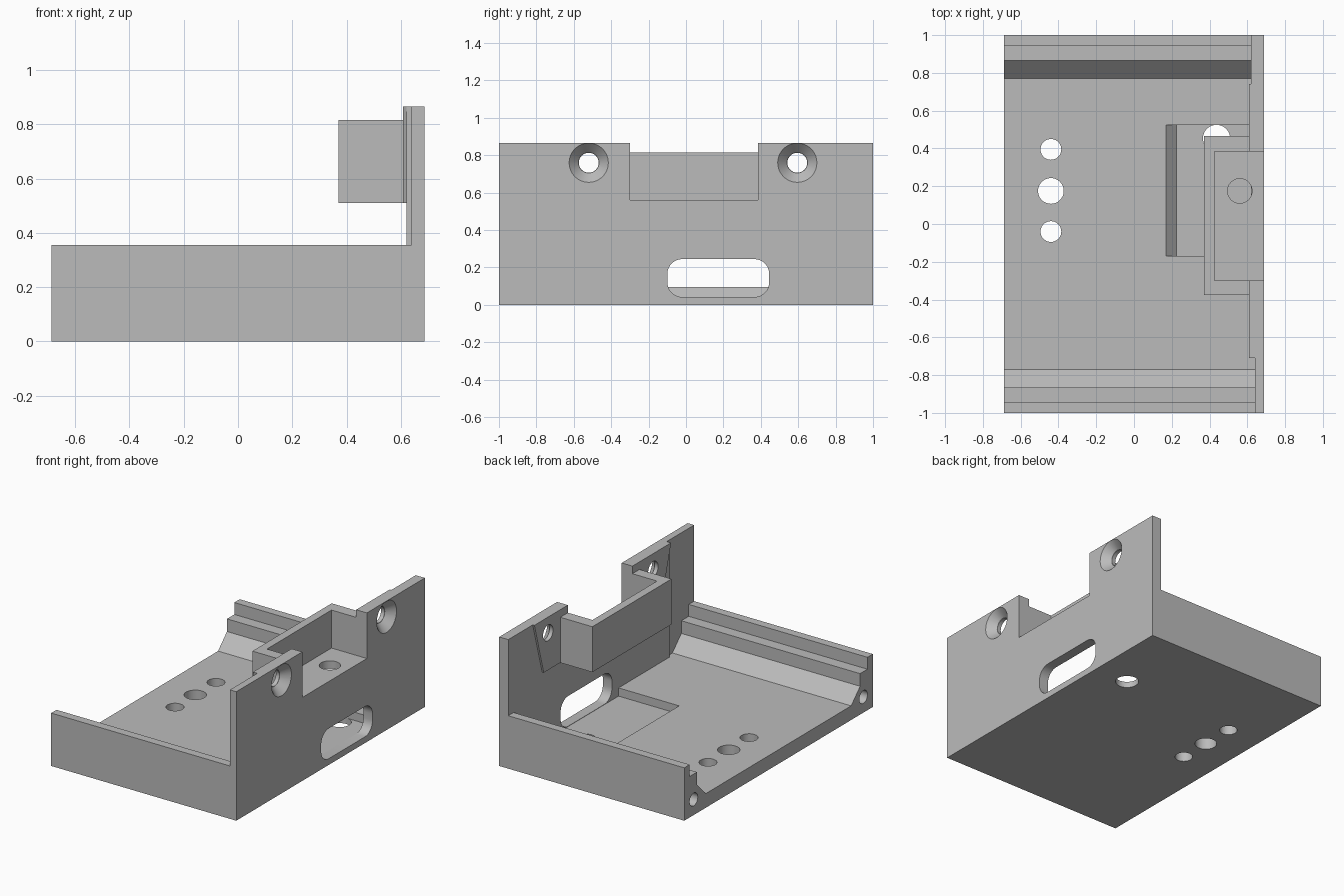
import bpy, bmesh, math
from mathutils import Vector

if "Cube" in bpy.data.objects:
    bpy.data.objects.remove(bpy.data.objects["Cube"])

grey = bpy.data.materials.new("plain_grey")
grey.use_nodes = True
grey.diffuse_color = (0.5, 0.5, 0.5, 1)
grey.node_tree.nodes["Principled BSDF"].inputs["Base Color"].default_value = (0.5, 0.5, 0.5, 1)


def place(axis, t, a, b):
    return {"x": (t, a, b), "y": (a, t, b), "z": (a, b, t)}[axis]


def loft(name, axis, start, t0, end, t1):
    """Solid between two outlines of equal length at t0 and t1 along an axis."""
    bm = bmesh.new()
    low = [bm.verts.new(place(axis, t0, a, b)) for a, b in start]
    high = [bm.verts.new(place(axis, t1, a, b)) for a, b in end]
    bm.faces.new(low)
    bm.faces.new(high)
    n = len(low)
    for i in range(n):
        j = (i + 1) % n
        bm.faces.new((low[i], low[j], high[j], high[i]))
    bmesh.ops.recalc_face_normals(bm, faces=bm.faces)
    mesh = bpy.data.meshes.new(name)
    bm.to_mesh(mesh)
    bm.free()
    mesh.materials.append(grey)
    ob = bpy.data.objects.new(name, mesh)
    bpy.context.collection.objects.link(ob)
    return ob


def prism(name, axis, outline, t0, t1):
    return loft(name, axis, outline, t0, outline, t1)


def box(name, x0, x1, y0, y1, z0, z1):
    return prism(name, "z", [(x0, y0), (x1, y0), (x1, y1), (x0, y1)], z0, z1)


def circle(a, b, r, n=40):
    return [(a + r * math.cos(math.tau * i / n), b + r * math.sin(math.tau * i / n))
            for i in range(n)]


def rounded(a0, a1, b0, b1, r, n=8):
    pts = []
    corners = [(a1 - r, b1 - r), (a0 + r, b1 - r), (a0 + r, b0 + r), (a1 - r, b0 + r)]
    for q, (a, b) in enumerate(corners):
        for i in range(n + 1):
            ang = (q + i / n) * math.pi / 2
            pts.append((a + r * math.cos(ang), b + r * math.sin(ang)))
    return pts


# Solid block that becomes the bracket
tray = box("bracket_tray", -0.6875, 0.6875, -1, 1, 0, 0.866)


def combine(other, operation):
    mod = tray.modifiers.new("shape", "BOOLEAN")
    mod.operation = operation
    mod.solver = "EXACT"
    mod.object = other
    bpy.context.view_layer.objects.active = tray
    bpy.ops.object.modifier_apply(modifier=mod.name)
    bpy.data.objects.remove(other)


def cut(other):
    combine(other, "DIFFERENCE")


def add(other):
    combine(other, "UNION")


# Stepped side rails and floor, leaving the tall end wall
rail = [(-1.1, 1), (-1.1, 0.355), (-0.943, 0.355), (-0.943, 0.275),
        (-0.865, 0.275), (-0.865, 0.19), (-0.77, 0.095)]
cut(prism("channel", "x", rail + [(-y, z) for y, z in reversed(rail)], -0.8, 0.62))
cut(prism("wall_relief", "x", rail + [(-0.71, 0.095), (-0.71, 1)], -0.8, 0.64))

# Thicker upper wall band with slanted ends, and the pocket behind the notch
add(prism("wall_band", "x", [(-0.71, 0.866), (0.74, 0.866), (0.64, 0.51), (-0.61, 0.51)], 0.608, 0.66))
add(box("pocket_shell", 0.37, 0.66, -0.375, 0.465, 0.51, 0.815))
cut(box("notch", 0.425, 0.8, -0.3, 0.385, 0.56, 1))
cut(prism("pocket_hole", "z", circle(0.56, 0.175, 0.065), 0.45, 0.65))

# Ramped floor recess leading to the wall slot
ramp = [(0.17, 0.095), (0.225, 0.04), (0.62, 0.04), (0.62, 0.12), (0.17, 0.12)]
cut(prism("recess", "y", ramp, -0.17, 0.525))
cut(prism("slot", "x", rounded(-0.1, 0.445, 0.042, 0.245, 0.08), 0.6, 0.8))

# Floor holes
for x, y, r in [(-0.44, 0.395, 0.055), (-0.44, 0.175, 0.068),
                (-0.44, -0.04, 0.055), (0.437, 0.453, 0.072)]:
    cut(prism("floor_hole", "z", circle(x, y, r), -0.1, 0.2))

# Countersunk wall holes
for y in (-0.52, 0.595):
    cut(prism("screw_hole", "x", circle(y, 0.76, 0.053), 0.5, 0.8))
    cut(loft("countersink", "x", circle(y, 0.76, 0.055), 0.635,
             circle(y, 0.76, 0.112), 0.695))

# Blind holes in the open ends of the rails
for y in (-0.9, 0.9):
    cut(prism("rail_hole", "x", circle(y, 0.105, 0.043), -0.8, -0.35))

bpy.ops.object.select_all(action="DESELECT")
tray.select_set(True)
bpy.context.view_layer.objects.active = tray
bpy.ops.object.shade_smooth_by_angle(angle=math.radians(25))
